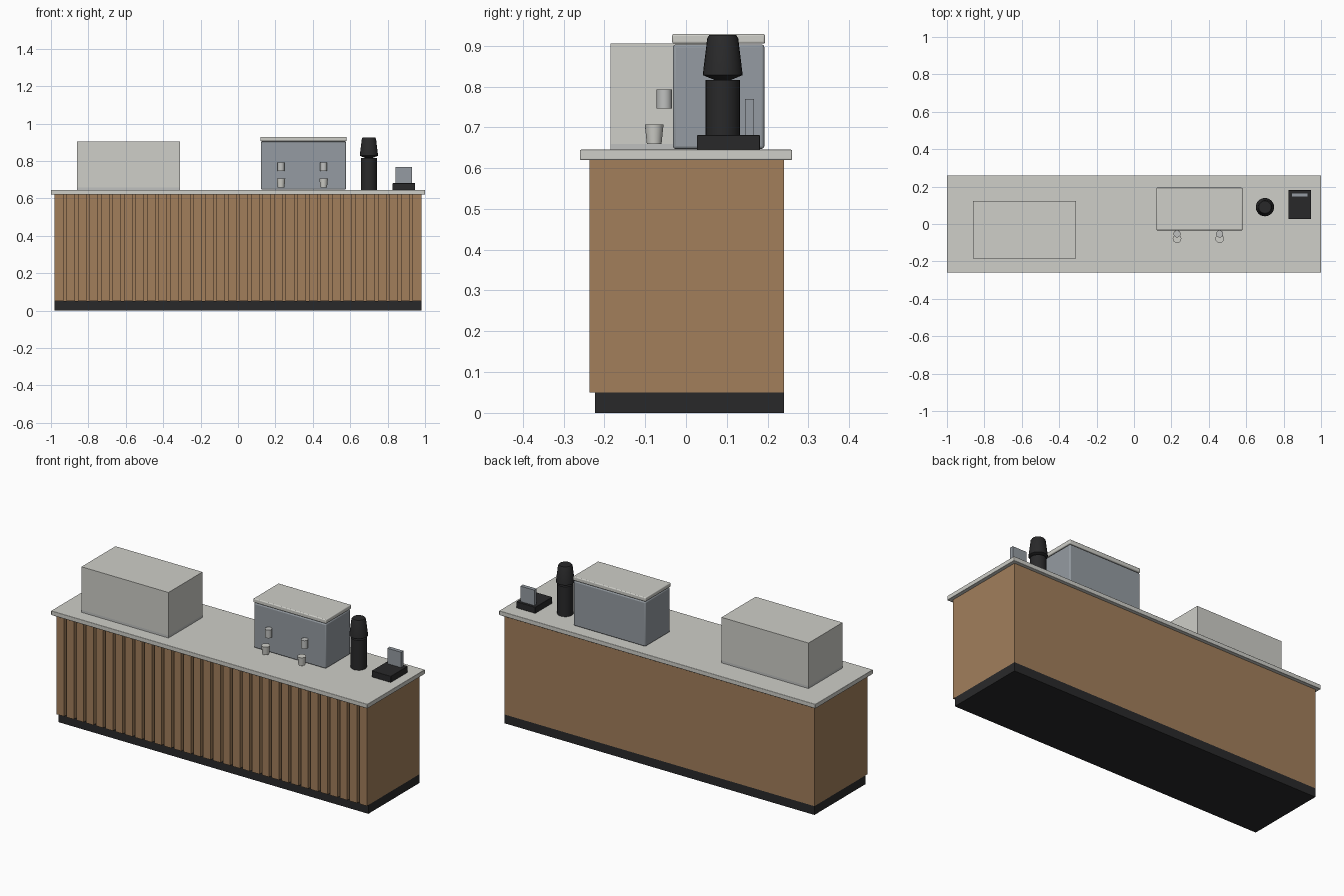
import bpy
import bmesh

old = bpy.data.objects.get("Cube")
if old:
    bpy.data.objects.remove(old, do_unlink=True)


def material(name, rgb):
    m = bpy.data.materials.new(name)
    m.use_nodes = True
    m.diffuse_color = (*rgb, 1)
    m.node_tree.nodes["Principled BSDF"].inputs["Base Color"].default_value = (*rgb, 1)
    return m


STONE = material("pale_stone", (0.62, 0.62, 0.58))
WOOD = material("warm_wood", (0.36, 0.21, 0.105))
STEEL = material("blue_grey_steel", (0.30, 0.33, 0.36))
SILVER = material("light_metal", (0.52, 0.53, 0.52))
BLACK = material("matte_black", (0.022, 0.022, 0.023))


def finish(name, bm, mat):
    mesh = bpy.data.meshes.new(name)
    bmesh.ops.recalc_face_normals(bm, faces=bm.faces)
    bm.to_mesh(mesh)
    bm.free()
    mesh.materials.append(mat)
    obj = bpy.data.objects.new(name, mesh)
    bpy.context.collection.objects.link(obj)
    bpy.ops.object.select_all(action="DESELECT")
    obj.select_set(True)
    bpy.context.view_layer.objects.active = obj
    bpy.ops.object.shade_smooth_by_angle()
    return obj


def add_box(bm, x, y, z):
    verts = bmesh.ops.create_cube(bm, size=1)["verts"]
    for v in verts:
        for i, (lo, hi) in enumerate((x, y, z)):
            v.co[i] = lo if v.co[i] < 0 else hi


def box(name, x, y, z, mat, bevel=0.0):
    bm = bmesh.new()
    add_box(bm, x, y, z)
    obj = finish(name, bm, mat)
    if bevel:
        mod = obj.modifiers.new("soft_edges", "BEVEL")
        mod.width = bevel
        mod.segments = 3
    return obj


def turned(name, x, y, profile, mat, sides=24):
    """Lathe a list of (radius, height) pairs about a vertical axis."""
    bm = bmesh.new()
    for (r0, z0), (r1, z1) in zip(profile, profile[1:]):
        part = bmesh.ops.create_cone(bm, segments=sides, radius1=r0, radius2=r1, depth=z1 - z0)
        bmesh.ops.translate(bm, verts=part["verts"], vec=(x, y, (z0 + z1) / 2))
    bmesh.ops.remove_doubles(bm, verts=bm.verts, dist=0.0001)
    caps = (profile[0], profile[-1])
    for r, z in caps:
        ring = [e for e in bm.edges if e.is_boundary and abs(e.verts[0].co.z - z) < 0.0005]
        if ring:
            bmesh.ops.holes_fill(bm, edges=ring)
    return finish(name, bm, mat)


# Counter carcass, plinth and worktop
box("plinth", (-0.98, 0.98), (-0.223, 0.24), (0, 0.05), BLACK)
box("counter_body", (-0.98, 0.98), (-0.2, 0.24), (0.05, 0.62), WOOD)
box("worktop", (-1, 1), (-0.26, 0.26), (0.62, 0.645), STONE, 0.003)

# Vertical slats across the front
SLATS, WIDTH = 32, 0.046
bm = bmesh.new()
for i in range(SLATS):
    left = -0.98 + i * (1.96 - WIDTH) / (SLATS - 1)
    add_box(bm, (left, left + WIDTH), (-0.237, -0.2), (0.05, 0.62))
finish("front_slats", bm, WOOD)

# Display case
box("case_base", (-0.86, -0.31), (-0.185, 0.122), (0.645, 0.659), SILVER)
box("case_cabinet", (-0.86, -0.31), (-0.185, 0.122), (0.659, 0.905), STONE)

# Coffee machine with heads and cups
box("machine_body", (0.122, 0.578), (-0.032, 0.192), (0.647, 0.903), STEEL, 0.007)
box("machine_lid", (0.12, 0.58), (-0.034, 0.194), (0.905, 0.929), STONE, 0.005)
for side, x in (("right", 0.23), ("left", 0.458)):
    turned(side + "_brew_head", x, -0.053, [(0.019, 0.746), (0.019, 0.793)], SILVER)
    turned(side + "_cup", x, -0.078, [(0.018, 0.659), (0.023, 0.707)], STONE)

# Grinder
turned("grinder_body", 0.7, 0.09, [(0.042, 0.645), (0.042, 0.816)], BLACK)
turned("grinder_hopper", 0.7, 0.09,
       [(0.02, 0.816), (0.049, 0.828), (0.038, 0.918), (0.033, 0.926)], BLACK)

# Payment terminal
box("terminal_base", (0.826, 0.947), (0.027, 0.181), (0.645, 0.681), BLACK, 0.002)
box("terminal_screen", (0.842, 0.93), (0.145, 0.167), (0.681, 0.769), STEEL)
